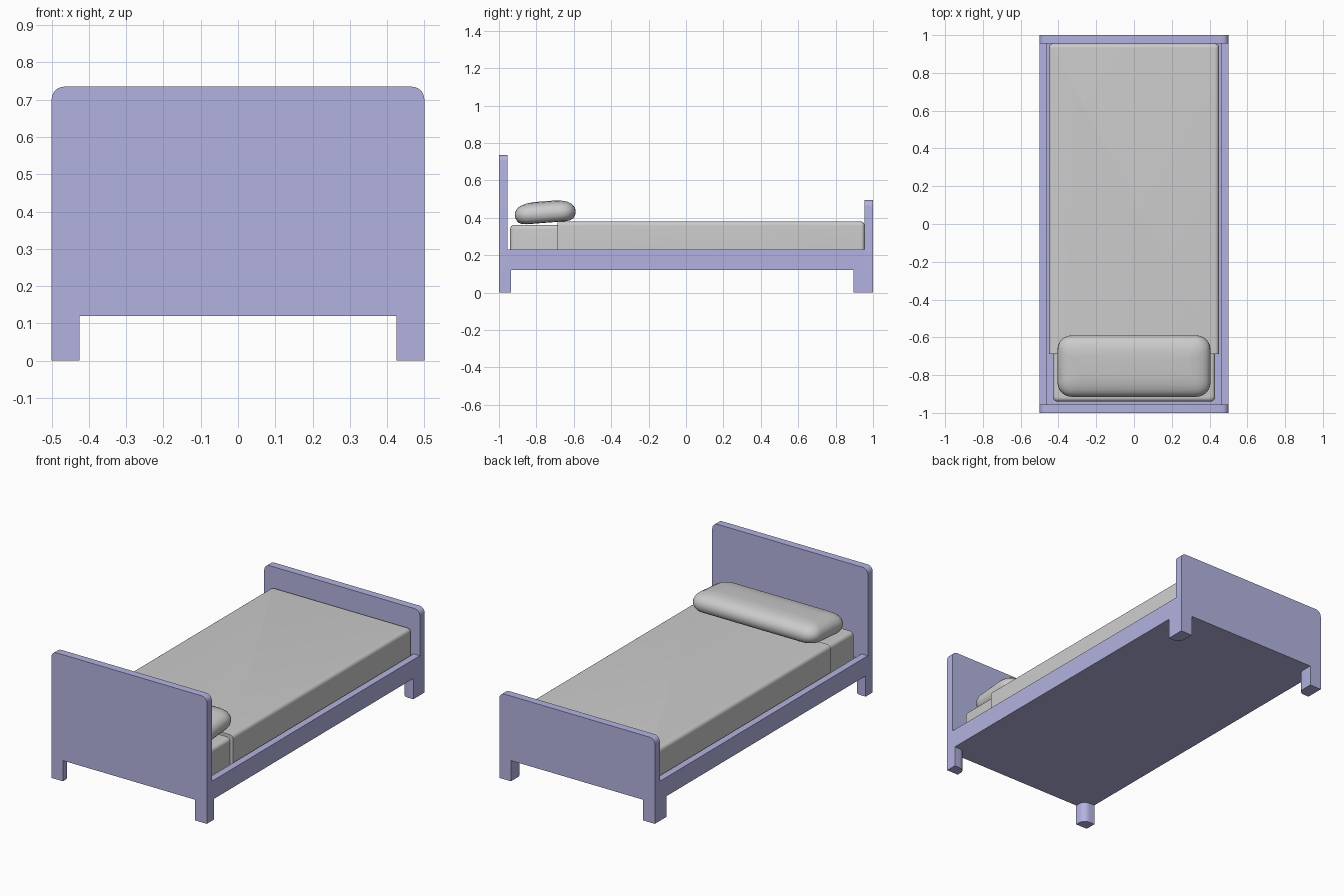
import bpy, bmesh, math
from mathutils import Matrix, Vector

if "Cube" in bpy.data.objects:
    bpy.data.objects.remove(bpy.data.objects["Cube"])

wood = bpy.data.materials.new("painted_frame")
wood.diffuse_color = (0.45, 0.45, 0.75, 1)
wood.use_nodes = True
wood.node_tree.nodes["Principled BSDF"].inputs["Base Color"].default_value = wood.diffuse_color


def finish(name, bm, mat=None, smooth=False):
    bmesh.ops.recalc_face_normals(bm, faces=bm.faces)
    me = bpy.data.meshes.new(name)
    bm.to_mesh(me)
    bm.free()
    ob = bpy.data.objects.new(name, me)
    bpy.context.collection.objects.link(ob)
    if mat:
        me.materials.append(mat)
    if smooth:
        bpy.ops.object.select_all(action='DESELECT')
        ob.select_set(True)
        bpy.context.view_layer.objects.active = ob
        bpy.ops.object.shade_smooth_by_angle(angle=math.radians(40))
    return ob


def arc(cx, cy, r, a0, n=6):
    return [(cx + r * math.cos(math.radians(a0 + 90 * i / n)),
             cy + r * math.sin(math.radians(a0 + 90 * i / n))) for i in range(n + 1)]


def prism(name, pts, offset):
    # closed outline (3D points) extruded along a vector
    bm = bmesh.new()
    face = bm.faces.new([bm.verts.new(p) for p in pts])
    ext = bmesh.ops.extrude_face_region(bm, geom=[face])
    bmesh.ops.translate(bm, vec=offset,
                        verts=[v for v in ext["geom"] if isinstance(v, bmesh.types.BMVert)])
    return finish(name, bm, wood, True)


def box(name, x0, x1, y0, y1, z0, z1):
    return prism(name, [(x0, y0, z0), (x1, y0, z0), (x1, y1, z0), (x0, y1, z0)],
                 Vector((0, 0, z1 - z0)))


def cushion(hx, hy, radius, rings):
    # rounded rectangles stacked by (inset, z)
    bm = bmesh.new()
    loops = []
    for inset, z in rings:
        r = max(radius - inset * 0.5, 0.008)
        ax, ay = hx - inset - r, hy - inset - r
        pts = arc(ax, ay, r, 0) + arc(-ax, ay, r, 90) + arc(-ax, -ay, r, 180) + arc(ax, -ay, r, 270)
        loops.append([bm.verts.new((x, y, z)) for x, y in pts])
    for a, b in zip(loops, loops[1:]):
        for i in range(len(a)):
            j = (i + 1) % len(a)
            bm.faces.new((a[i], a[j], b[j], b[i]))
    bm.faces.new(loops[0])
    bm.faces.new(loops[-1])
    return bm


def soft_top(z0, z1, r, n=6):
    return [(0, z0)] + [(r * (1 - math.cos(t)), z1 - r + r * math.sin(t))
                        for t in (math.pi / 2 * i / n for i in range(n + 1))]


# headboard and footboard with rounded upper corners
for name, y, top in (("headboard", -1, 0.735), ("footboard", 0.955, 0.495)):
    r = 0.033
    outline = [(-0.5, 0.12), (0.5, 0.12)] + arc(0.5 - r, top - r, r, 0) + arc(-0.5 + r, top - r, r, 90)
    prism(name, [(x, y, z) for x, z in outline], Vector((0, 0.045, 0)))

# legs with a rounded inner corner, and side rails
for s, side in ((-1, "left"), (1, "right")):
    for e, end, depth in ((-1, "front", 0.065), (1, "back", 0.105)):
        r = 0.04
        w = 0.075
        foot = [(0, 0), (w, 0)] + arc(w - r, depth - r, r, 0) + [(0, depth)]
        prism(f"{end}_{side}_leg", [(s * (0.5 - x), e * (1 - y), 0) for x, y in foot],
              Vector((0, 0, 0.12)))
    a, b = sorted((s * 0.46, s * 0.5))
    box(f"{side}_rail", a, b, -0.955, 0.955, 0.12, 0.23)

# base board inside the rails
box("base_board", -0.46, 0.46, -0.955, 0.955, 0.12, 0.2)

# mattress
bm = cushion(0.43, 0.94, 0.025, soft_top(0.2, 0.362, 0.022))
finish("mattress", bm, None, True)

# blanket, cut square at the pillow end
bm = cushion(0.45, 0.955, 0.02, soft_top(0.2, 0.38, 0.022))
res = bmesh.ops.bisect_plane(bm, geom=bm.verts[:] + bm.edges[:] + bm.faces[:],
                             plane_co=(0, -0.687, 0), plane_no=(0, 1, 0), clear_inner=True)
bmesh.ops.holes_fill(bm, edges=[e for e in bm.edges if e.is_boundary])
finish("blanket", bm, None, True)

# pillow, slightly tilted
rings = [(0.06, -0.057), (0.035, -0.054), (0.016, -0.045), (0.005, -0.03), (0, -0.01), (0.002, 0.008),
         (0.01, 0.024), (0.022, 0.036), (0.04, 0.046), (0.07, 0.054), (0.11, 0.058)]
bm = cushion(0.405, 0.163, 0.075, rings)
bmesh.ops.transform(bm, verts=bm.verts,
                    matrix=Matrix.Translation((0, -0.753, 0.43)) @ Matrix.Rotation(math.radians(4.5), 4, 'X'))
finish("pillow", bm, None, True)
